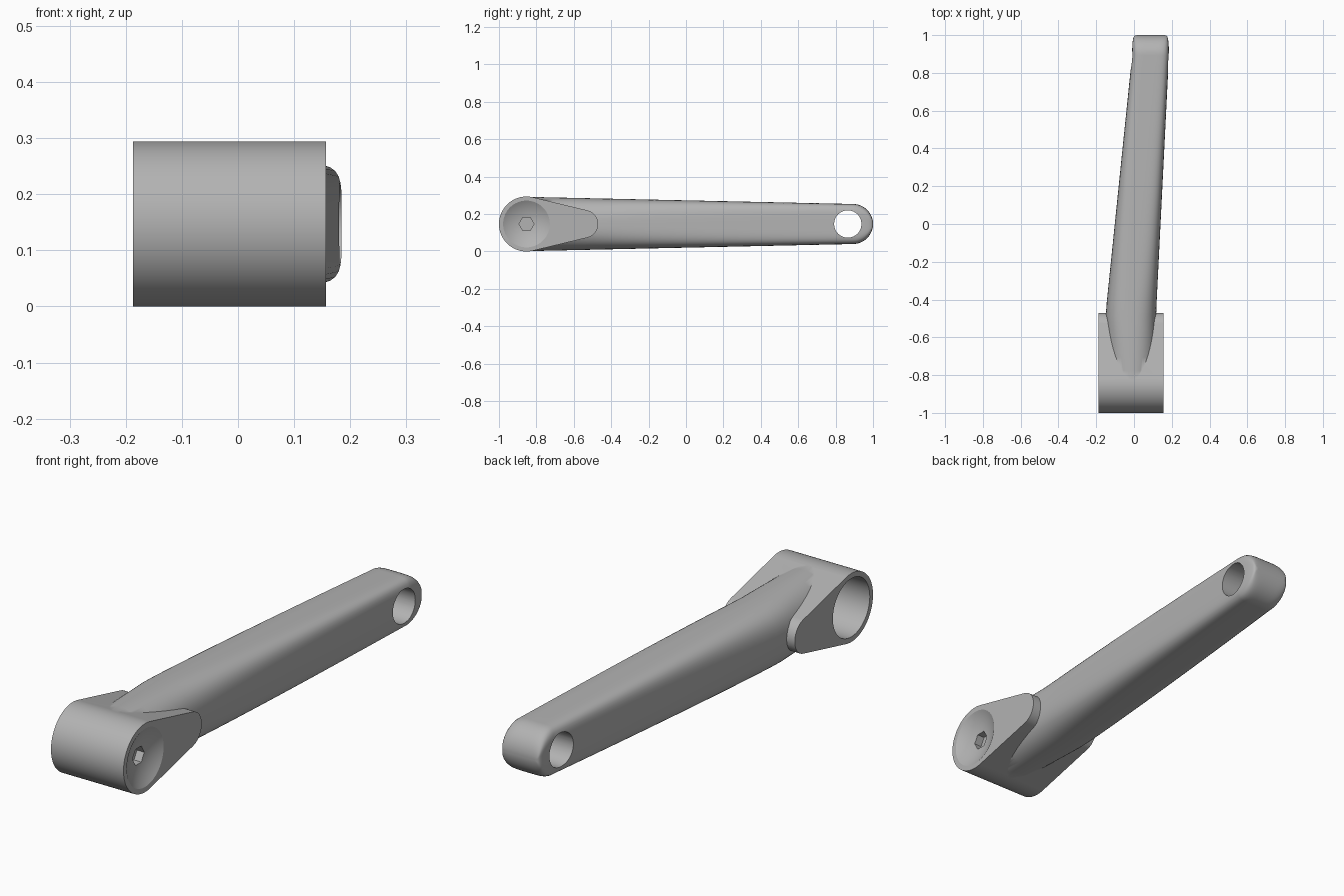
import bpy, bmesh
from math import sin, cos, pi, acos, radians
from mathutils import Vector

cube = bpy.data.objects.get("Cube")
if cube:
    bpy.data.objects.remove(cube, do_unlink=True)

metal = bpy.data.materials.new("satin grey metal")
metal.use_nodes = True
grey = (0.45, 0.45, 0.45, 1)
metal.diffuse_color = grey
metal.node_tree.nodes["Principled BSDF"].inputs["Base Color"].default_value = grey

MID_Z = 0.147      # height of the centre line
HUB_Y = -0.853     # axle centre
HUB_R = 0.147
FACE_L, FACE_R = 0.157, -0.187   # hub side faces


def loft(name, rings):
    """Skin a list of equal-length point rings and cap both ends."""
    bm = bmesh.new()
    loops = [[bm.verts.new(p) for p in ring] for ring in rings]
    n = len(loops[0])
    for a, b in zip(loops, loops[1:]):
        for i in range(n):
            j = (i + 1) % n
            bm.faces.new((a[i], a[j], b[j], b[i]))
    bm.faces.new(loops[0])
    bm.faces.new(loops[-1])
    bmesh.ops.recalc_face_normals(bm, faces=bm.faces)
    mesh = bpy.data.meshes.new(name)
    bm.to_mesh(mesh)
    bm.free()
    mesh.materials.append(metal)
    obj = bpy.data.objects.new(name, mesh)
    bpy.context.collection.objects.link(obj)
    return obj


def rod(name, y, radius, x0, x1, sides=64):
    """Prism lying along x."""
    angles = [2 * pi * i / sides for i in range(sides)]
    return loft(name, [[(x, y + radius * cos(a), MID_Z + radius * sin(a))
                        for a in angles] for x in (x0, x1)])


def combine(target, tool, operation):
    mod = target.modifiers.new("combine", 'BOOLEAN')
    mod.operation = operation
    mod.solver = 'EXACT'
    mod.object = tool
    bpy.context.view_layer.objects.active = target
    bpy.ops.object.modifier_apply(modifier=mod.name)
    bpy.data.objects.remove(tool, do_unlink=True)


def lerp(a, b, t):
    return a + (b - a) * t


# Hub: teardrop side outline, tangent to the axle circle and the small tip
TIP_Y, TIP_R = -0.545, 0.075
tangent = acos((HUB_R - TIP_R) / (TIP_Y - HUB_Y))
outline = []
for i in range(49):
    a = lerp(tangent, 2 * pi - tangent, i / 48)
    outline.append((HUB_Y + HUB_R * cos(a), MID_Z + HUB_R * sin(a)))
for i in range(25):
    a = lerp(-tangent, tangent, i / 24)
    outline.append((TIP_Y + TIP_R * cos(a), MID_Z + TIP_R * sin(a)))
crank = loft("crank_arm", [[(x, y, z) for y, z in outline]
                           for x in (FACE_R, FACE_L)])


# Arm: rounded cross-sections, nearly oval at the hub and boxier at the end
def section(y, left, right, half_h, power, count=72):
    mid, half_w = (left + right) / 2, (right - left) / 2
    ring = []
    for i in range(count):
        c, s = cos(2 * pi * i / count), sin(2 * pi * i / count)
        r = (abs(c) ** power + abs(s) ** power) ** (-1 / power)
        ring.append((mid + half_w * r * c, y, MID_Z + half_h * r * s))
    return ring


END_Y, END_H = 0.893, 0.107
START_Y, EXIT_Y = -0.85, -0.47
rings = []
for i in range(25):
    t = i / 24
    y = lerp(START_Y, END_Y, t)
    if y < EXIT_Y:
        k = (y - START_Y) / (EXIT_Y - START_Y)
        left, right, power = lerp(-0.14, -0.15, k), lerp(0.12, 0.117, k), lerp(2, 2.6, k)
    else:
        k = (y - EXIT_Y) / (END_Y - EXIT_Y)
        left, right, power = lerp(-0.15, -0.01, k), lerp(0.117, 0.185, k), lerp(2.6, 5.5, k)
    rings.append(section(y, left, right, lerp(0.145, END_H, t), power))
# Round nose
for i in range(1, 13):
    a = radians(88) * i / 12
    half = 0.0975 * cos(a) ** 0.1
    rings.append(section(END_Y + END_H * sin(a), 0.0875 - half, 0.0875 + half,
                         END_H * cos(a), 5.5))
combine(crank, loft("arm_body", rings), 'UNION')

# Shallow dish on the left face, with a hexagonal socket
DISH_R, DISH_DEPTH = 0.125, 0.035
ball_r = (DISH_R ** 2 + DISH_DEPTH ** 2) / (2 * DISH_DEPTH)
dish_rings = []
for i in range(1, 17):
    x = -DISH_DEPTH + (DISH_DEPTH + 0.01) * (i / 16) ** 2
    r = (ball_r ** 2 - (ball_r - DISH_DEPTH - x) ** 2) ** 0.5
    dish_rings.append([(FACE_L + x, HUB_Y + r * cos(2 * pi * j / 64),
                        MID_Z + r * sin(2 * pi * j / 64)) for j in range(64)])
combine(crank, loft("dish_cutter", dish_rings), 'DIFFERENCE')
combine(crank, rod("hex_cutter", HUB_Y, 0.04, 0.09, 0.2, 6), 'DIFFERENCE')

# Axle bore on the right face and the through hole at the far end
combine(crank, rod("bore_cutter", HUB_Y, 0.125, -0.3, 0.07), 'DIFFERENCE')
combine(crank, rod("end_hole_cutter", 0.865, 0.073, -0.3, 0.4), 'DIFFERENCE')

# Smooth shading with crisp edges
bpy.ops.object.select_all(action='DESELECT')
crank.select_set(True)
bpy.context.view_layer.objects.active = crank
bpy.ops.object.shade_smooth_by_angle(angle=radians(32))
weighted = crank.modifiers.new("weighted normals", 'WEIGHTED_NORMAL')
weighted.keep_sharp = True
